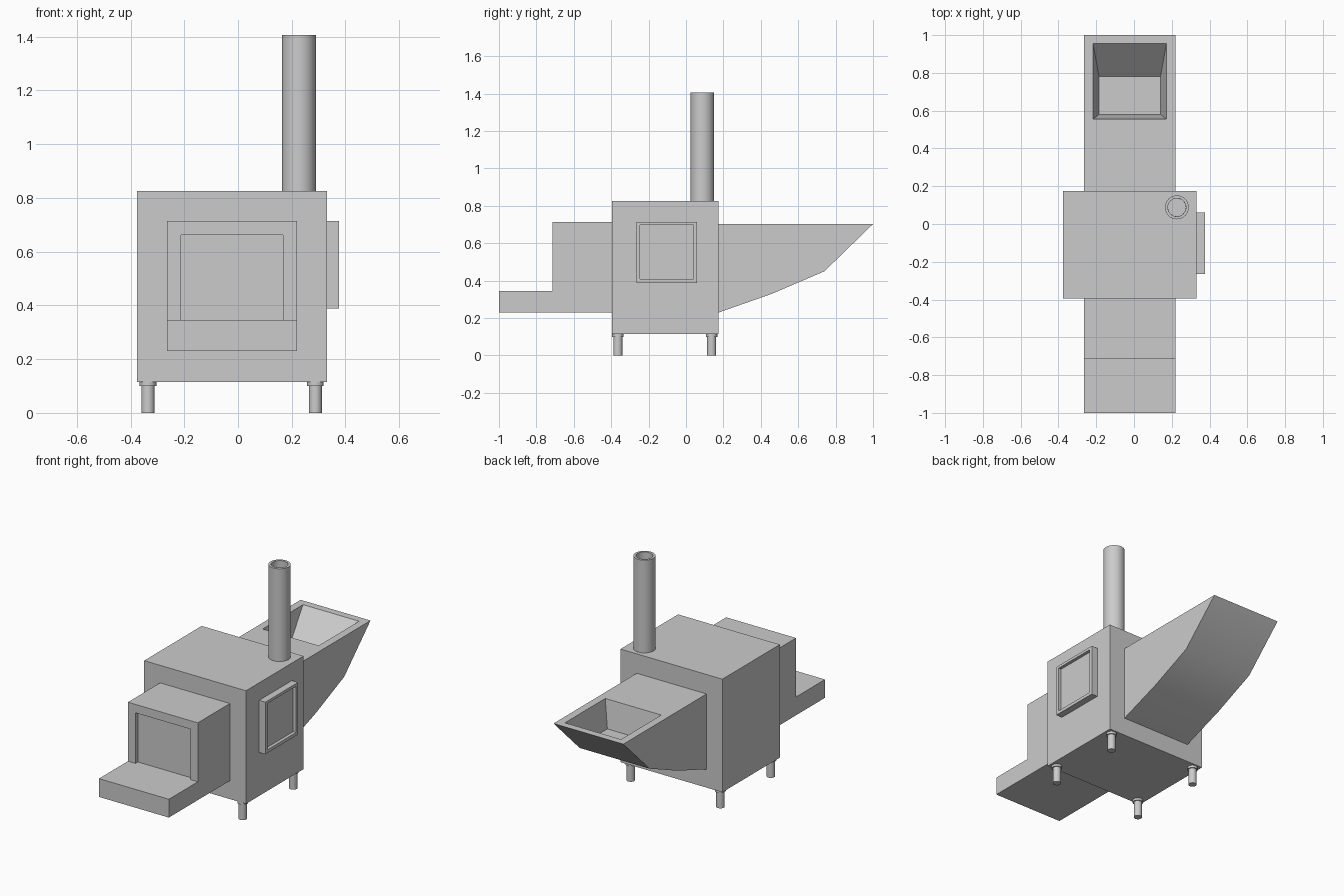
import bpy, bmesh, math
from mathutils import Vector, Matrix

if "Cube" in bpy.data.objects:
    bpy.data.objects.remove(bpy.data.objects["Cube"])


def finish(name, bm, smooth=False):
    bmesh.ops.recalc_face_normals(bm, faces=bm.faces)
    me = bpy.data.meshes.new(name)
    bm.to_mesh(me)
    bm.free()
    ob = bpy.data.objects.new(name, me)
    bpy.context.collection.objects.link(ob)
    if smooth:
        bpy.ops.object.select_all(action='DESELECT')
        ob.select_set(True)
        bpy.context.view_layer.objects.active = ob
        bpy.ops.object.shade_smooth_by_angle(angle=math.radians(30))
    return ob


def box_bm(lo, hi):
    bm = bmesh.new()
    lo, hi = Vector(lo), Vector(hi)
    m = Matrix.Translation((lo + hi) / 2) @ Matrix.Diagonal((*(hi - lo), 1))
    bmesh.ops.create_cube(bm, size=1, matrix=m)
    return bm


def face_towards(bm, direction):
    bm.normal_update()
    return max(bm.faces, key=lambda f: f.normal.dot(Vector(direction)))


def recess(bm, direction, *rects):
    """Inset the face once per (lo, hi) rectangle, moving it to that rectangle."""
    face = face_towards(bm, direction)
    for lo, hi in rects:
        bmesh.ops.inset_individual(bm, faces=[face], thickness=0.004)
        c = face.calc_center_median()
        for v in face.verts:
            v.co = [lo[i] if v.co[i] < c[i] else hi[i] for i in range(3)]


def cylinder_bm(x, y, z0, z1, r, sides=32):
    bm = bmesh.new()
    bmesh.ops.create_cone(bm, cap_ends=True, segments=sides, radius1=r, radius2=r,
                          depth=z1 - z0, matrix=Matrix.Translation((x, y, (z0 + z1) / 2)))
    return bm


# Main firebox
finish("oven_body", box_bm((-0.375, -0.395, 0.115), (0.332, 0.175, 0.825)))

# Front opening with recessed door and its tray
bm = box_bm((-0.265, -0.713, 0.23), (0.22, -0.395, 0.715))
recess(bm, (0, -1, 0),
       ((-0.212, -0.713, 0.345), (0.168, -0.713, 0.662)),
       ((-0.212, -0.69, 0.345), (0.168, -0.69, 0.662)))
finish("front_housing", bm)
finish("front_tray", box_bm((-0.265, -1.0, 0.23), (0.22, -0.713, 0.345)))

# Framed side hatch
bm = box_bm((0.332, -0.265, 0.388), (0.375, 0.06, 0.715))
recess(bm, (1, 0, 0),
       ((0.375, -0.245, 0.408), (0.375, 0.04, 0.698)),
       ((0.355, -0.245, 0.408), (0.355, 0.04, 0.698)))
finish("side_hatch", bm)

# Rear hopper: side profile extruded across x, with a tapered pit in the top
profile = [(0.175, 0.703), (0.175, 0.23), (0.46, 0.33), (0.74, 0.45), (1.0, 0.703)]
bm = bmesh.new()
side = bm.faces.new([bm.verts.new((-0.265, y, z)) for y, z in profile])
ext = bmesh.ops.extrude_face_region(bm, geom=[side])["geom"]
bmesh.ops.translate(bm, vec=(0.485, 0, 0),
                    verts=[g for g in ext if isinstance(g, bmesh.types.BMVert)])
if not side.is_valid or len(bm.faces) < 7:
    bmesh.ops.holes_fill(bm, edges=bm.edges)
bmesh.ops.recalc_face_normals(bm, faces=bm.faces)
recess(bm, (0, 0, 1),
       ((-0.217, 0.555, 0.703), (0.172, 0.955, 0.703)),
       ((-0.185, 0.58, 0.53), (0.14, 0.78, 0.53)))
finish("rear_hopper", bm, smooth=True)

# Chimney pipe with hollow top
bm = cylinder_bm(0.227, 0.088, 0.825, 1.407, 0.063)
top = face_towards(bm, (0, 0, 1))
bmesh.ops.inset_individual(bm, faces=[top], thickness=0.015)
bmesh.ops.inset_individual(bm, faces=[top], thickness=0.0005)
bmesh.ops.translate(bm, vec=(0, 0, -0.06), verts=top.verts)
finish("chimney", bm, smooth=True)

# Four legs with collars
for px, x in (("left", -0.335), ("right", 0.288)):
    for py, y in (("front", -0.364), ("back", 0.137)):
        finish(f"{py}_{px}_leg", cylinder_bm(x, y, 0, 0.1, 0.024), smooth=True)
        finish(f"{py}_{px}_leg_collar", cylinder_bm(x, y, 0.1, 0.115, 0.031), smooth=True)
